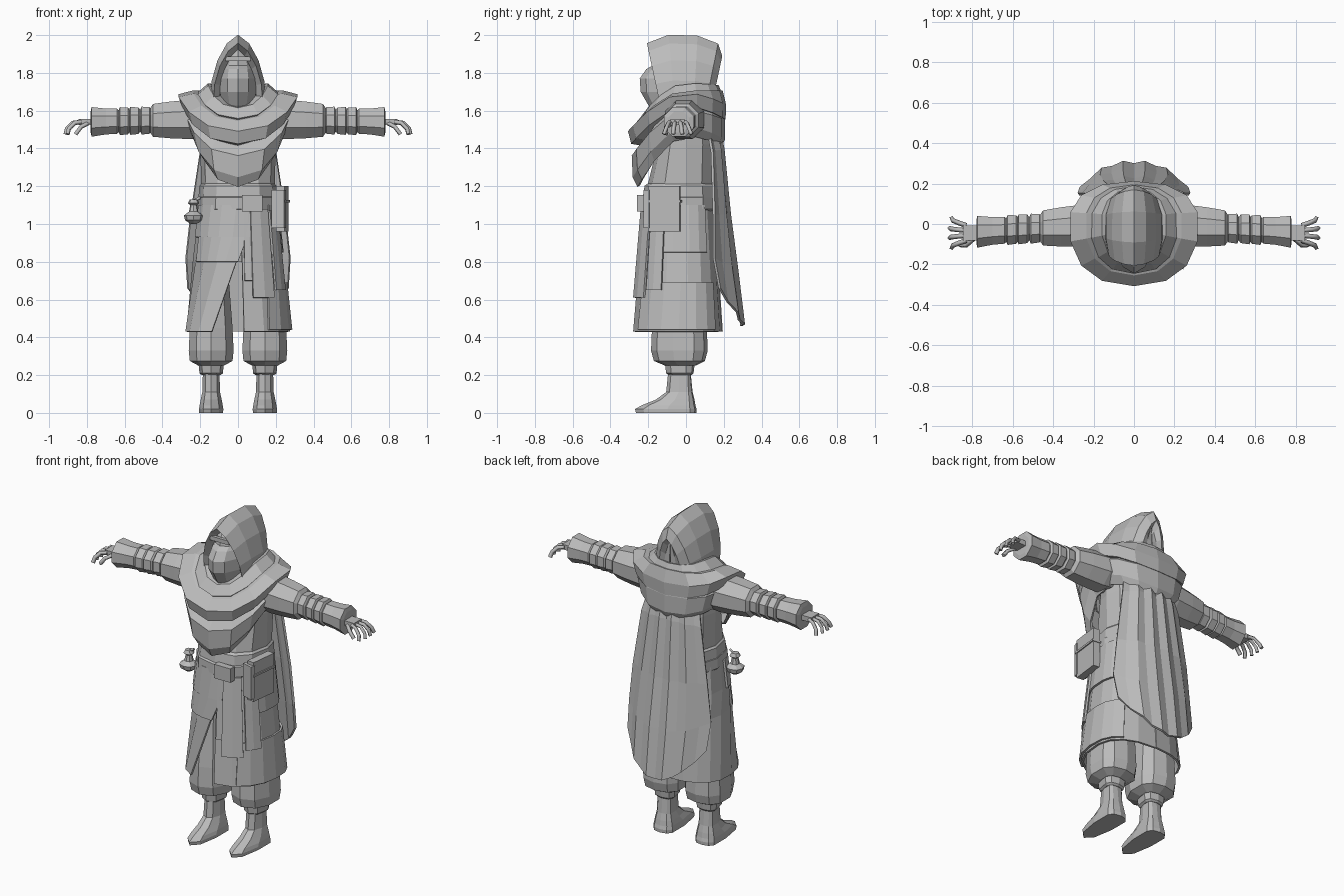
import bpy
import bmesh
from math import sin, cos, pi, tau
from mathutils import Matrix, Vector

default_cube = bpy.data.objects.get("Cube")
if default_cube:
    bpy.data.objects.remove(default_cube, do_unlink=True)

grey = bpy.data.materials.new("cloth grey")
grey.use_nodes = True
grey.diffuse_color = (.5, .5, .5, 1)
grey.node_tree.nodes["Principled BSDF"].inputs["Base Color"].default_value = grey.diffuse_color


def link(name, data):
    obj = bpy.data.objects.new(name, data)
    data.materials.append(grey)
    bpy.context.collection.objects.link(obj)
    return obj


def finish(name, bm, thickness=0):
    bmesh.ops.recalc_face_normals(bm, faces=bm.faces)
    mesh = bpy.data.meshes.new(name)
    bm.to_mesh(mesh)
    bm.free()
    obj = link(name, mesh)
    if thickness:
        solid = obj.modifiers.new("Thickness", 'SOLIDIFY')
        solid.thickness = thickness
        solid.offset = 0
    return obj


def loft(name, rows, closed=True, thickness=0):
    """Skin rows of points; closed rows become a capped solid unless given a thickness."""
    bm = bmesh.new()
    grid = [[bm.verts.new(p) for p in row] for row in rows]
    count = len(grid[0])
    for low, high in zip(grid, grid[1:]):
        for i in range(count if closed else count - 1):
            j = (i + 1) % count
            bm.faces.new((low[i], low[j], high[j], high[i]))
    if closed and not thickness:
        bm.faces.new(grid[0])
        bm.faces.new(grid[-1])
    return finish(name, bm, thickness)


def oval_point(angle, z, rx, front, back, cx=0, power=.85):
    """Point on an oval; angle zero faces the front and grows towards +x."""
    s, c = sin(angle), cos(angle)
    soft = lambda v: abs(v) ** power * (1 if v > 0 else -1)
    return (cx + rx * soft(s), -soft(c) * (front if c > 0 else back), z)


def oval(z, rx, front, back, cx=0, sides=12, power=.85):
    return [oval_point(tau * i / sides, z, rx, front, back, cx, power) for i in range(sides)]


def box(name, center, size, turn=0):
    bm = bmesh.new()
    bmesh.ops.create_cube(bm, size=1, matrix=Matrix.Translation(Vector(center))
                          @ Matrix.Rotation(turn, 4, 'Z') @ Matrix.Diagonal((*size, 1)))
    return finish(name, bm)


def tube(name, points, radius):
    curve = bpy.data.curves.new(name, 'CURVE')
    curve.dimensions = '3D'
    curve.bevel_depth = radius
    curve.bevel_resolution = 0
    curve.use_fill_caps = True
    spline = curve.splines.new('POLY')
    spline.points.add(len(points) - 1)
    for target, p in zip(spline.points, points):
        target.co = (*p, 1)
    return link(name, curve)


# Veiled head
loft("veiled_head", [oval(*r, power=1) for r in (
    (1.56, .07, .15, .1), (1.63, .09, .2, .1), (1.7, .11, .24, .12), (1.77, .11, .245, .12),
    (1.82, .1, .21, .12), (1.84, .095, .175, .12), (1.89, .085, .165, .12), (1.95, .04, .13, .1))])
box("brow_fold", (0, -.17, 1.875), (.13, .02, .025))

# Hood: pointed arches running from the face opening to the back tip
half_arch = ((.38, .88), (.72, .64), (.93, .35), (1, 0))
arch = [(-w, h) for w, h in reversed(half_arch)] + [(0, 1)] + list(half_arch)


def hood_row(y_top, y_low, width, z_top, z_low=1.63):
    return [(width * w, y_low + (y_top - y_low) * h, z_low + (z_top - z_low) * h) for w, h in arch]


loft("hood", [hood_row(*r) for r in (
    (-.15, -.1, .105, 1.93), (-.2, -.13, .13, 1.955), (-.09, -.06, .142, 1.995),
    (.06, .04, .14, 1.99), (.165, .1, .115, 1.95), (.185, .13, .075, 1.89),
    (.15, .145, .045, 1.86), (.145, .15, .005, 1.85))], closed=False, thickness=.014)


# Cowl tiers draped over the shoulders, falling to a point in front
def cowl_row(rx, front, back, z_side, z_front, z_back):
    row = []
    for i in range(14):
        angle = tau * i / 14
        c = cos(angle)
        z = z_side + ((z_front if c > 0 else z_back) - z_side) * abs(c) ** 1.5
        row.append(oval_point(angle, z, rx, front, back))
    return row


loft("cowl_lower", [cowl_row(*r) for r in (
    (.2, .2, .17, 1.66, 1.45, 1.64), (.28, .28, .2, 1.6, 1.36, 1.55),
    (.25, .275, .2, 1.52, 1.25, 1.45), (.21, .25, .185, 1.47, 1.2, 1.42))], thickness=.015)
loft("cowl_upper", [cowl_row(*r) for r in (
    (.14, .17, .14, 1.68, 1.57, 1.69), (.24, .25, .19, 1.7, 1.54, 1.7),
    (.315, .3, .205, 1.69, 1.49, 1.63), (.29, .285, .205, 1.63, 1.43, 1.56),
    (.2, .22, .17, 1.62, 1.42, 1.57))], thickness=.015)
loft("cowl_collar", [cowl_row(*r) for r in (
    (.12, .15, .14, 1.73, 1.62, 1.72), (.16, .2, .17, 1.74, 1.61, 1.73),
    (.21, .24, .19, 1.7, 1.56, 1.68), (.17, .2, .16, 1.66, 1.53, 1.65))], thickness=.012)

# Jacket and belt
loft("jacket", [oval(*r) for r in (
    (.8, .17, .18, .12), (1.1, .19, .21, .14), (1.22, .195, .2, .15),
    (1.42, .2, .15, .16), (1.6, .2, .11, .14), (1.68, .12, .08, .1))])
loft("jacket_hem", [oval(*r) for r in (
    (1.13, .205, .225, .155), (1.2, .2, .215, .155), (1.21, .19, .2, .15))], thickness=.01)
loft("belt", [oval(*r) for r in (
    (1.07, .205, .23, .15), (1.08, .215, .242, .16), (1.14, .212, .24, .16), (1.15, .2, .22, .15))])
box("belt_knot", (.075, -.24, 1.11), (.11, .04, .085))


# Skirt panels wrap part of one tapering oval
def panel(name, levels, starts, end, grow=0, columns=8):
    rows = []
    for z, start in zip(levels, starts):
        t = (1.12 - z) / .69
        size = (.195 + .075 * t + grow, .215 + .06 * t + grow, .14 + .045 * t + grow)
        rows.append([oval_point(start + (end - start) * i / columns, z, *size)
                     for i in range(columns + 1)])
    return loft(name, rows, closed=False, thickness=.012)


panel("left_skirt", (1.1, .8, .43), (.05, .06, .08), pi)
panel("right_skirt", (1.1, .94, .8, .43), (.3, .2, -.02, -.46), -pi, .004)
panel("right_hip_flap", (1.1, .93), (.3, .22), -1.3, .014, 5)
panel("right_mid_flap", (.95, .8), (.2, 0), -1.1, .01, 5)
panel("left_side_tier", (.69, .44), (.6, .55), 2.4, .014, 6)
panel("left_hip_flap", (1.1, .85), (.8, .8), 2.2, .012, 5)
panel("sash_long", (1.08, .8, .61), (.24, .24, .24), .72, .022, 2)
panel("sash_inner", (1.08, .9, .7), (.1, .1, .1), .3, .012, 2)
panel("sash_short", (1.07, .8, .65), (.78, .78, .78), 1.15, .022, 2)

# Cape: curved sheet with shallow folds and a rounded lower edge
cape = []
for z_mid, z_edge, width, y_back, y_edge in (
        (1.58, 1.55, .16, .15, .1), (1.4, 1.38, .2, .19, .13), (1.05, 1.05, .25, .225, .14),
        (.75, .82, .275, .265, .14), (.46, .66, .265, .3, .17)):
    row = []
    for i in range(-5, 6):
        u = i / 5
        fold = .008 if i % 2 else -.006
        row.append((width * u, y_back - (y_back - y_edge) * abs(u) ** 2.5 + fold,
                    z_mid + (z_edge - z_mid) * u * u))
    cape.append(row)
loft("cape", cape, closed=False, thickness=.014)

# Book on the left hip with its strap
box("hip_book", (.235, -.115, 1.08), (.045, .17, .24), -.12)
box("book_strap", (.237, -.115, 1.12), (.055, .18, .012), -.12)
box("book_pocket", (.215, -.2, 1.08), (.07, .03, .2), -.3)

# Flask on the right hip
flask = [oval(z, r, r, r, sides=8) for z, r in
         ((1, .015), (1.02, .045), (1.045, .052), (1.065, .025), (1.1, .018), (1.11, .03), (1.13, .02))]
loft("hip_flask", flask).location = (-.235, -.14, 0)
tube("flask_cord", [(-.235, -.14, 1.12), (-.2, -.14, 1.14)], .008)


# Limbs, built for each side
def arm_ring(side, x, radius, squash=1):
    blend = (x - .2) / .6
    return [(side * x, -.005 - .035 * blend + radius * cos(tau * i / 8 + pi / 8),
             1.555 - .015 * blend + radius * squash * sin(tau * i / 8 + pi / 8)) for i in range(8)]


for word, side in (("left", 1), ("right", -1)):
    leg = .142 * side
    loft(word + "_trouser", [oval(*r, leg, 10) for r in (
        (.25, .07, .11, .05), (.275, .118, .17, .1), (.33, .124, .185, .115),
        (.45, .118, .18, .11), (.8, .09, .14, .09))])
    loft(word + "_ankle_wrap", [oval(*r, leg, 8) for r in (
        (.2, .05, .09, .03), (.21, .062, .105, .04), (.25, .066, .11, .045), (.27, .06, .1, .04))])
    loft(word + "_shoe", [oval(*r, leg, 10) for r in (
        (0, .066, .265, .055), (.02, .067, .27, .056), (.04, .064, .235, .05), (.07, .058, .16, .045),
        (.11, .049, .105, .035), (.21, .046, .095, .025), (.24, .046, .095, .025))])

    loft(word + "_sleeve", [arm_ring(side, *r) for r in (
        (.12, .1), (.25, .113), (.36, .105), (.45, .094), (.465, .07))])
    loft(word + "_forearm", [arm_ring(side, x, .064) for x in (.42, .68)])
    for number, x in enumerate((.46, .52, .575)):
        loft(f"{word}_arm_wrap_{number}", [arm_ring(side, x + step, r) for step, r in (
            (0, .066), (.008, .076), (.05, .08), (.056, .066))])
    loft(word + "_cuff", [arm_ring(side, *r) for r in (
        (.63, .06), (.64, .072), (.7, .074), (.775, .085), (.78, .06))])

    # Hand with curled fingers
    box(word + "_palm", (.805 * side, -.045, 1.54), (.08, .075, .03))
    for number in range(4):
        y = -.082 + .025 * number
        reach = -.01 if number in (0, 3) else 0
        spread = (number - 1.5) * .008
        path = ((.83, 1.54), (.875 + reach, 1.535), (.905 + reach, 1.505), (.912 + reach, 1.475))
        tube(f"{word}_finger_{number}",
             [(side * x, y + spread * k, z) for k, (x, z) in enumerate(path)], .012)
    tube(word + "_thumb", [(side * .79, -.07, 1.535), (side * .83, -.105, 1.515),
                           (side * .86, -.105, 1.475)], .012)
